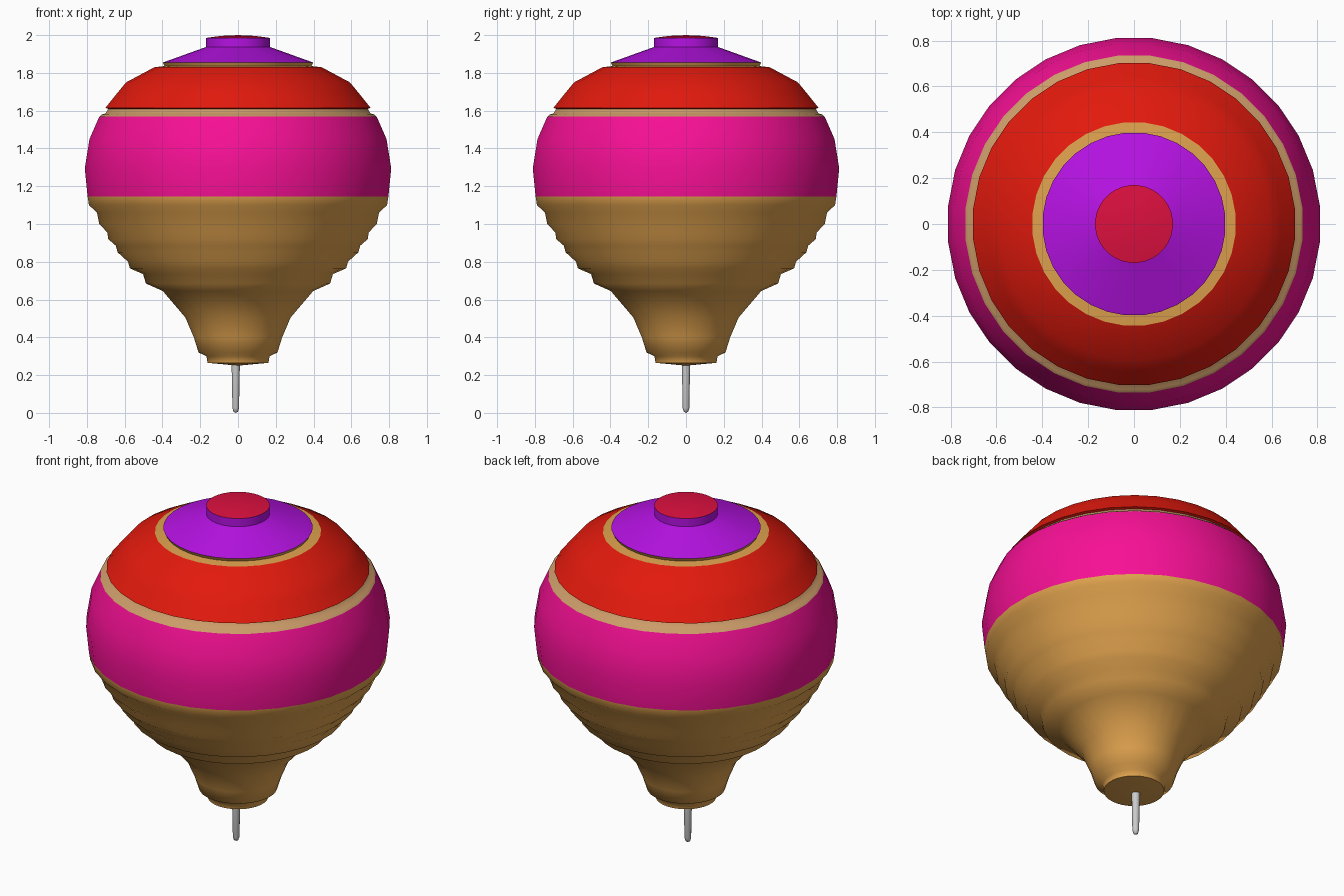
import bpy, bmesh, math

if "Cube" in bpy.data.objects:
    bpy.data.objects.remove(bpy.data.objects["Cube"])

SIDES = 32


def material(name, rgb):
    m = bpy.data.materials.new(name)
    m.diffuse_color = (*rgb, 1)
    m.use_nodes = True
    m.node_tree.nodes["Principled BSDF"].inputs["Base Color"].default_value = m.diffuse_color
    return m


def lathe(name, profile, mat=None, sides=SIDES, x=0.0, angle=50):
    """Spin a (radius, height) profile, listed top to bottom, around z."""
    bm = bmesh.new()
    rings = []
    for r, z in profile:
        if r == 0:
            rings.append([bm.verts.new((x, 0, z))] * sides)
        else:
            steps = [2 * math.pi * (i + 0.5) / sides for i in range(sides)]
            rings.append([bm.verts.new((x + r * math.cos(a), r * math.sin(a), z)) for a in steps])
    for top, low in zip(rings, rings[1:]):
        for i in range(sides):
            j = (i + 1) % sides
            corners = dict.fromkeys((top[i], low[i], low[j], top[j]))
            bm.faces.new(list(corners))
    mesh = bpy.data.meshes.new(name)
    bm.to_mesh(mesh)
    bm.free()
    obj = bpy.data.objects.new(name, mesh)
    bpy.context.collection.objects.link(obj)
    if mat:
        mesh.materials.append(mat)
    bpy.ops.object.select_all(action='DESELECT')
    obj.select_set(True)
    bpy.context.view_layer.objects.active = obj
    bpy.ops.object.shade_smooth_by_angle(angle=math.radians(angle))
    return obj


wood = material("wood", (0.74, 0.36, 0.075))
pale = material("pale_wood", (0.60, 0.33, 0.14))
pink = material("pink_paint", (0.93, 0.005, 0.30))
red = material("red_paint", (0.76, 0.01, 0.004))
purple = material("purple_paint", (0.46, 0.006, 0.76))
crimson = material("crimson_paint", (0.72, 0.005, 0.05))

# Painted crown
lathe("top_button", [(0, 2.0), (0.09, 1.996), (0.17, 1.985)], crimson)
lathe("crown_cone", [(0.17, 1.985), (0.17, 1.937), (0.40, 1.855)], purple, angle=30)
lathe("crown_ring", [(0.40, 1.855), (0.39, 1.836), (0.445, 1.83)], wood)
lathe("upper_dome", [(0.445, 1.83), (0.595, 1.75), (0.645, 1.69), (0.705, 1.615), (0.69, 1.61)], red)

# Groove and widest band
lathe("shoulder_ring", [(0.69, 1.61), (0.705, 1.585), (0.725, 1.58), (0.738, 1.568)], pale)
lathe("middle_band", [(0.738, 1.568), (0.79, 1.45), (0.815, 1.295), (0.80, 1.145)], pink)

# Stepped wooden lower body for winding the string
lathe("lower_body", [
    (0.80, 1.145), (0.793, 1.10), (0.75, 1.06), (0.738, 1.0), (0.695, 0.955),
    (0.69, 0.92), (0.65, 0.885), (0.64, 0.85), (0.585, 0.80), (0.575, 0.765),
    (0.505, 0.735), (0.49, 0.685), (0.40, 0.645), (0.28, 0.505), (0.235, 0.40),
    (0.21, 0.32), (0.168, 0.30), (0.162, 0.265), (0, 0.25)], wood, angle=60)

# Metal spinning tip
lathe("metal_tip", [(0, 0.27), (0.023, 0.27), (0.018, 0.025), (0.012, 0.006), (0, 0)],
      sides=12, x=-0.012)
